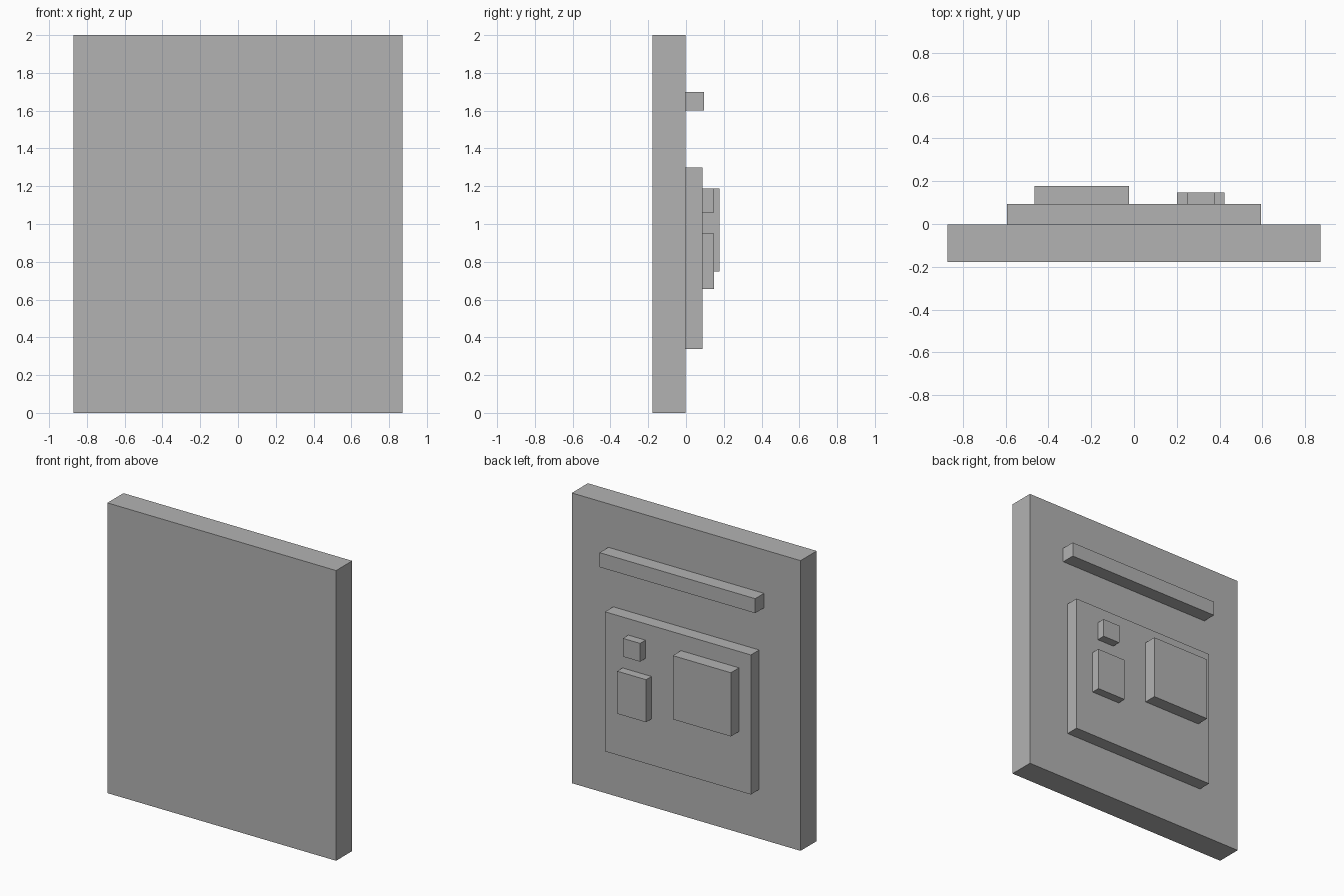
import bpy

if "Cube" in bpy.data.objects:
    bpy.data.objects.remove(bpy.data.objects["Cube"])

# One flat grey for the whole model
grey = bpy.data.materials.new("grey")
grey.diffuse_color = (0.45, 0.45, 0.45, 1.0)
grey.use_nodes = True
grey.node_tree.nodes["Principled BSDF"].inputs["Base Color"].default_value = grey.diffuse_color


def box(name, x, y, z):
    """Box from (min, max) pairs along each axis."""
    bpy.ops.mesh.primitive_cube_add(size=1, location=[sum(r) / 2 for r in (x, y, z)])
    ob = bpy.context.object
    ob.name = name
    ob.scale = [r[1] - r[0] for r in (x, y, z)]
    bpy.ops.object.transform_apply(location=False, rotation=False, scale=True)
    ob.data.materials.append(grey)


BACK = -0.002    # rear surface of the slab
PANEL = 0.088    # rear surface of the raised panel

# Main slab
box("slab", (-0.872, 0.872), (-0.177, BACK), (0, 2))
# Rail across the upper back
box("rail", (-0.593, 0.593), (BACK, 0.094), (1.6, 1.7))
# Raised panel on the lower back
box("panel", (-0.556, 0.556), (BACK, PANEL), (0.338, 1.3))
# Blocks on the panel
box("large_block", (-0.466, -0.023), (PANEL, 0.177), (0.748, 1.187))
box("small_block", (0.247, 0.378), (PANEL, 0.147), (1.061, 1.187))
box("medium_block", (0.202, 0.422), (PANEL, 0.147), (0.656, 0.949))
